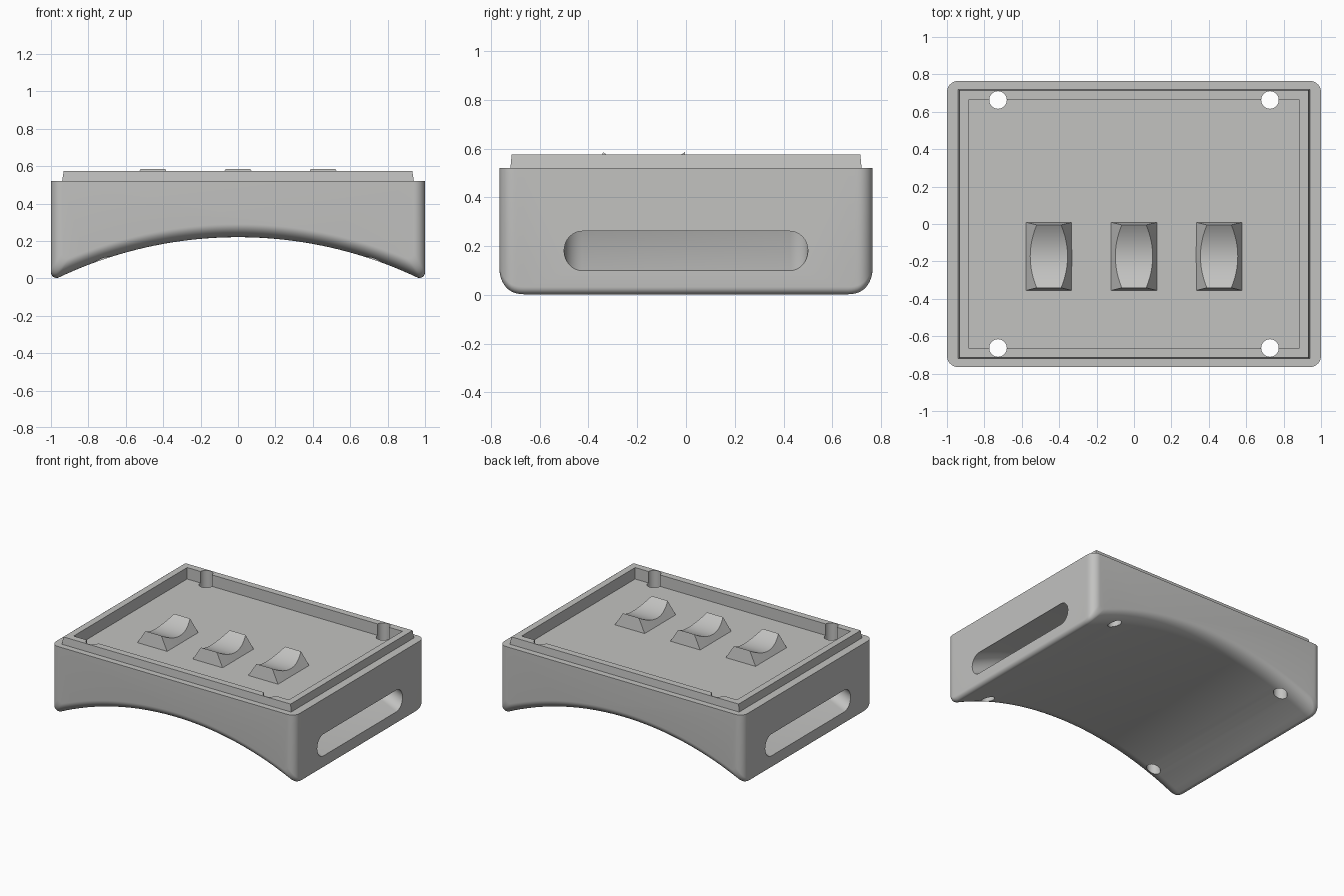
import bpy, bmesh, math

if "Cube" in bpy.data.objects:
    bpy.data.objects.remove(bpy.data.objects["Cube"])

TOP, FLOOR = 0.52, 0.49           # shoulder height, tray floor height
R = 2.24                          # radius of the underside arch
ARCH_Z = 0.22 - R                 # height of the arch axis

grey = bpy.data.materials.new("light grey")
grey.diffuse_color = (0.54, 0.54, 0.53, 1)
grey.use_nodes = True
grey.node_tree.nodes["Principled BSDF"].inputs["Base Color"].default_value = grey.diffuse_color


def loft(name, loops, smooth=True):
    """Skin a list of equal-length closed loops and cap both ends."""
    bm = bmesh.new()
    rings = [[bm.verts.new(p) for p in loop] for loop in loops]
    n = len(rings[0])
    for a, b in zip(rings, rings[1:]):
        for i in range(n):
            j = (i + 1) % n
            bm.faces.new((a[i], a[j], b[j], b[i]))
    bm.faces.new(rings[0][::-1])
    bm.faces.new(rings[-1])
    bmesh.ops.recalc_face_normals(bm, faces=bm.faces)
    mesh = bpy.data.meshes.new(name)
    bm.to_mesh(mesh)
    bm.free()
    ob = bpy.data.objects.new(name, mesh)
    bpy.context.collection.objects.link(ob)
    mesh.materials.append(grey)
    return ob


def rect(x, y, z):
    return [(-x, -y, z), (x, -y, z), (x, y, z), (-x, y, z)]


def boolean(ob, cutter, operation='DIFFERENCE'):
    """Apply a boolean and discard the tool object."""
    mod = ob.modifiers.new("cut", 'BOOLEAN')
    mod.operation, mod.object, mod.solver = operation, cutter, 'EXACT'
    bpy.context.view_layer.objects.active = ob
    bpy.ops.object.modifier_apply(modifier=mod.name)
    bpy.data.objects.remove(cutter)


def shade(ob, angle=30):
    bpy.ops.object.select_all(action='DESELECT')
    ob.select_set(True)
    bpy.context.view_layer.objects.active = ob
    bpy.ops.object.shade_smooth_by_angle(angle=math.radians(angle))


def body_section(y, side, lift, r=0.03):
    """Arched cross-section, inset at the sides and raised at the arch."""
    xs, ra = 1 - side, R + lift
    cx = xs - r
    cz = ARCH_Z + math.sqrt((ra + r) ** 2 - cx ** 2)
    end = math.atan2(ARCH_Z - cz, -cx)
    half = [(xs, TOP)]
    for i in range(9):                                # rounded foot
        a = end * i / 8
        half.append((cx + r * math.cos(a), cz + r * math.sin(a)))
    sweep = math.atan2(cx, cz - ARCH_Z)
    for i in range(1, 24):                            # half of the arch
        a = sweep * (1 - i / 24)
        half.append((ra * math.sin(a), ARCH_Z + ra * math.cos(a)))
    pts = half + [(0, ARCH_Z + ra)] + [(-x, z) for x, z in reversed(half)]
    return [(x, y, z) for x, z in pts]


# Body: arched block with rounded front and back edges
RV, RB, LIFT = 0.06, 0.10, 0.07
layers = []
for i in range(13):
    d = RB * (1 - math.cos(math.pi / 2 * i / 12))     # distance from the end
    side = RV - math.sqrt(max(0, RV ** 2 - max(0, RV - d) ** 2))
    lift = LIFT * (1 - math.sqrt(max(0, 1 - (1 - d / RB) ** 2)))
    layers.append((0.765 - d, side, lift))
stations = [(-y, s, l) for y, s, l in layers] + layers[::-1]
body = loft("body", [body_section(*s) for s in stations])

# Lip around the top, then the tray recess inside it
lip = loft("lip", [rect(0.94, 0.72, 0.50), rect(0.94, 0.72, TOP), rect(0.932, 0.715, 0.575)])
boolean(body, lip, 'UNION')
boolean(body, loft("tray_cutter", [rect(0.883, 0.665, FLOOR), rect(0.883, 0.665, 0.7)]))

# Strap tunnel running from side to side, concentric with the arch
mid, t = 2.417, 0.0735
outline = []
for s in (1, -1):
    for i in range(17):
        a = math.pi * (i / 16 - 0.5)
        outline.append((s * (0.5 - t + t * math.cos(a)), s * t * math.sin(a)))
loops = []
for i in range(49):
    a = math.radians(-28 + 56 * i / 48)
    loops.append([((mid + v) * math.sin(a), y, ARCH_Z + (mid + v) * math.cos(a))
                  for y, v in outline])
boolean(body, loft("tunnel_cutter", loops))

# Screw holes in the corners, notching the lip
for sx in (-1, 1):
    for sy in (-1, 1):
        ring = [(sx * 0.727 + 0.047 * math.cos(k * math.pi / 16),
                 sy * 0.663 + 0.047 * math.sin(k * math.pi / 16)) for k in range(32)]
        boolean(body, loft("hole_cutter", [[(x, y, z) for x, y in ring] for z in (-0.2, 0.8)]))
shade(body)

# Three tapered pads with a scooped top
for name, cx in (("left_pad", -0.455), ("middle_pad", 0), ("right_pad", 0.455)):
    loops = []
    for i in range(21):
        u = -1 + i / 10
        z = 0.53 + 0.055 * u * u
        w = 0.125 - 0.63 * (z - FLOOR)
        yb, yt, cy = 0.183 * u, 0.168 * u, -0.173
        loops.append([(cx - 0.125, cy + yb, FLOOR - 0.005), (cx + 0.125, cy + yb, FLOOR - 0.005),
                      (cx + w, cy + yt, z), (cx - w, cy + yt, z)])
    shade(loft(name, loops))
